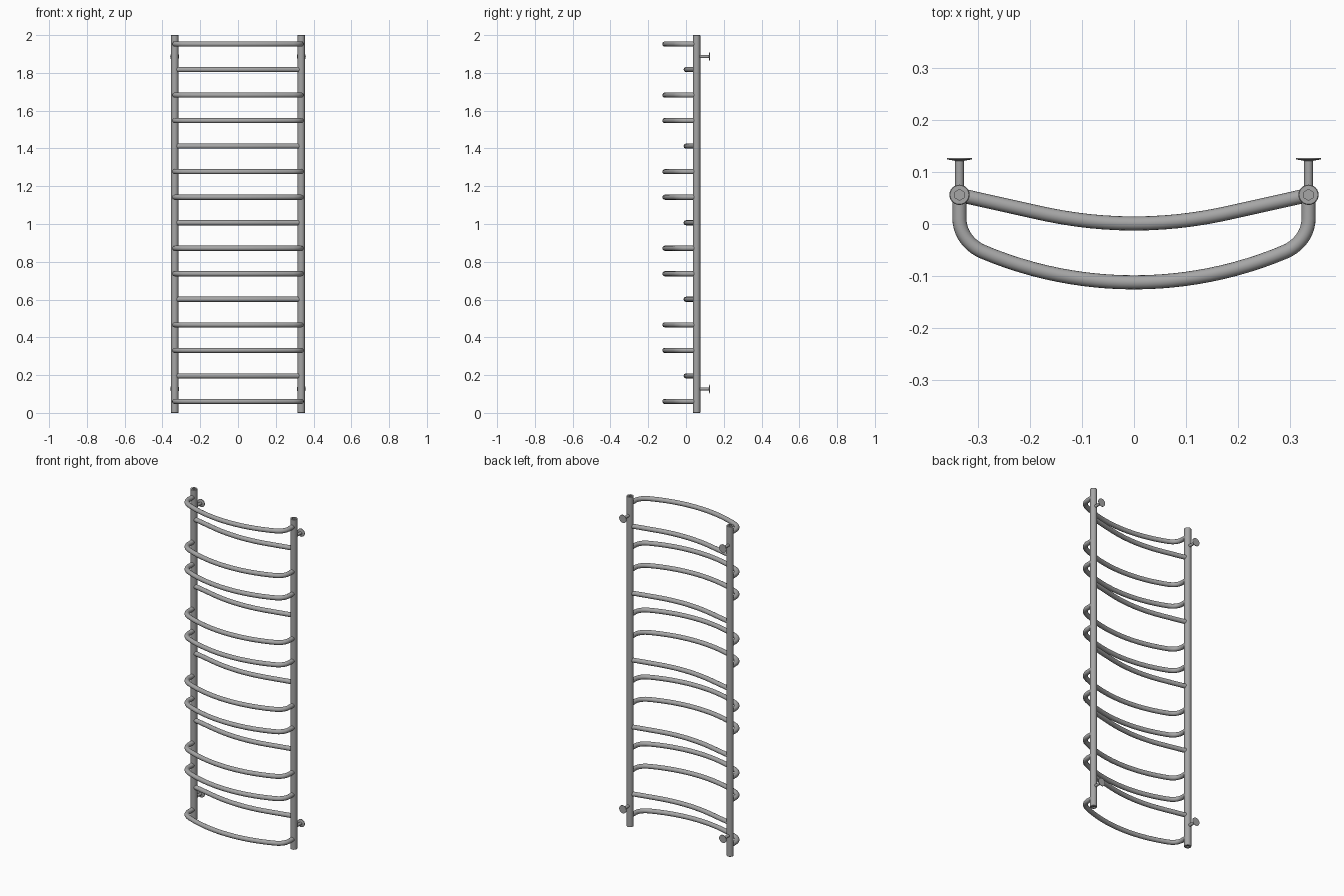
import bpy, bmesh, math
from mathutils import Vector

if "Cube" in bpy.data.objects:
    bpy.data.objects.remove(bpy.data.objects["Cube"])

POST_X, POST_Y, SEG = 0.335, 0.056, 24

# dark steel
steel = bpy.data.materials.new("dark_steel")
steel.diffuse_color = (0.38, 0.38, 0.38, 1)
steel.use_nodes = True
steel.node_tree.nodes["Principled BSDF"].inputs["Base Color"].default_value = steel.diffuse_color


def finish(name, bm):
    bmesh.ops.recalc_face_normals(bm, faces=bm.faces)
    me = bpy.data.meshes.new(name)
    bm.to_mesh(me)
    bm.free()
    me.materials.append(steel)
    ob = bpy.data.objects.new(name, me)
    bpy.context.collection.objects.link(ob)
    bpy.context.view_layer.objects.active = ob
    ob.select_set(True)
    bpy.ops.object.shade_smooth_by_angle(angle=math.radians(40))
    ob.select_set(False)
    return ob


def skin(name, rings):
    """Bridge equal-sized rings of points and cap both ends."""
    bm = bmesh.new()
    loops = [[bm.verts.new(p) for p in ring] for ring in rings]
    n = len(loops[0])
    for a, b in zip(loops, loops[1:]):
        for i in range(n):
            j = (i + 1) % n
            bm.faces.new((a[i], a[j], b[j], b[i]))
    bm.faces.new(loops[0])
    bm.faces.new(loops[-1])
    return finish(name, bm)


def hex_scale(t):
    s = (t + math.pi / 6) % (math.pi / 3) - math.pi / 6
    return 1 / math.cos(s)


def lathe(name, profile, place):
    """profile: (radius, height, is_hexagonal); place maps local x, y, z to world."""
    rings = []
    for r, h, hexed in profile:
        ring = []
        for i in range(SEG):
            t = math.tau * i / SEG
            k = r * (hex_scale(t) if hexed else 1)
            ring.append(place(k * math.cos(t), k * math.sin(t), h))
        rings.append(ring)
    return skin(name, rings)


def tube(name, path, z, radius=0.0135, sides=16):
    """Sweep a circle along a flat path at height z."""
    rings = []
    for i, p in enumerate(path):
        d = (path[min(i + 1, len(path) - 1)] - path[max(i - 1, 0)]).normalized()
        rings.append([(p.x - d.y * radius * math.cos(a), p.y + d.x * radius * math.cos(a),
                       z + radius * math.sin(a))
                      for a in (math.tau * k / sides for k in range(sides))])
    return skin(name, rings)


def mirrored(half):
    """Half path from x = 0 outwards -> whole path from left to right."""
    return [Vector((-p.x, p.y)) for p in reversed(half[1:])] + half


# shallow bar: curved middle with straight ends
def shallow_y(x):
    a, x0 = 0.62, 0.18
    return 0.001 + (a * x * x if x < x0 else a * x0 * x0 + 2 * a * x0 * (x - x0))


shallow = mirrored([Vector((x, shallow_y(x))) for x in (POST_X * i / 12 for i in range(13))])

# deep bar: arc, rounded corner, straight return to the post
R, X_END = 0.746, 0.290
arc = [Vector((x, -0.112 + R - math.sqrt(R * R - x * x)))
       for x in (X_END * i / 12 for i in range(13))]
p0, p3 = arc[-1], Vector((POST_X, 0.010))
slope = X_END / math.sqrt(R * R - X_END * X_END)
corner = Vector((POST_X, p0.y + slope * (POST_X - X_END)))
p1, p2 = p0.lerp(corner, 0.6), p3.lerp(corner, 0.6)
bend = []
for i in range(1, 11):
    t = i / 10
    u = 1 - t
    bend.append(p0 * u**3 + p1 * 3 * u * u * t + p2 * 3 * u * t * t + p3 * t**3)
deep = mirrored(arc + bend + [Vector((POST_X, POST_Y))])

# rungs: every third one is shallow
for i in range(15):
    z = 0.061 + i * 0.1351
    if i % 3 == 1:
        tube("shallow_rung", shallow, z)
    else:
        tube("deep_rung", deep, z)

# posts with hexagonal sockets in the ends, and wall brackets
bottom = [(0.009, 0.008, True), (0.009, 0, True), (0.0180, 0, False), (0.0195, 0.0015, False)]
post_profile = bottom + [(r, 2 - h, x) for r, h, x in reversed(bottom)]
bracket_profile = [(0.0085, 0, False), (0.0085, 0.065, False), (0.012, 0.066, False),
                   (0.024, 0.068, False), (0.024, 0.071, False)]
for side, label in ((-1, "left"), (1, "right")):
    px = side * POST_X
    lathe(label + "_post", post_profile, lambda x, y, h: (px + x, POST_Y + y, h))
    for bz in (0.127, 1.886):
        lathe(label + "_wall_bracket", bracket_profile,
              lambda x, y, h: (px + x, POST_Y + h, bz + y))
